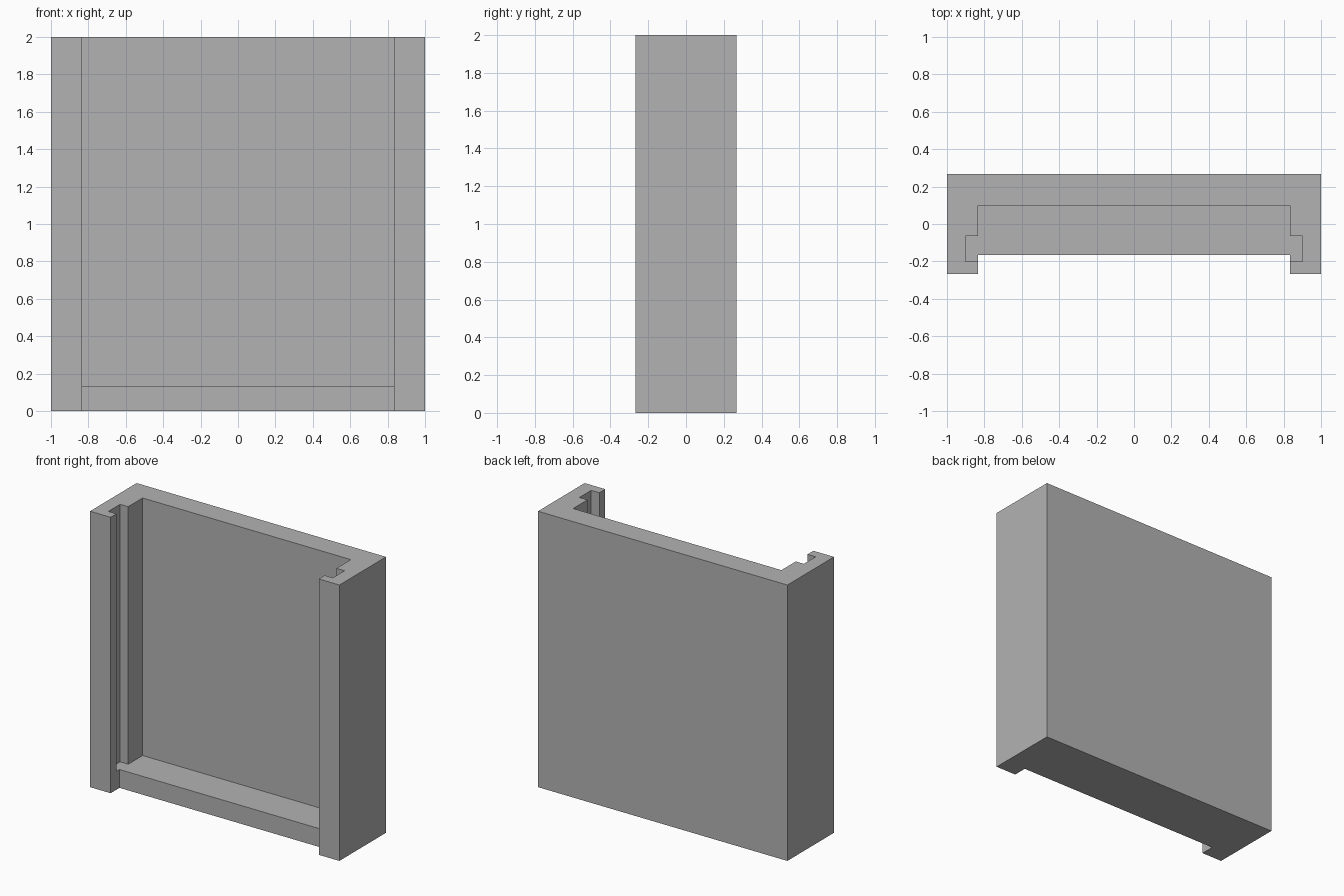
import bpy

default = bpy.data.objects.get("Cube")
if default:
    bpy.data.objects.remove(default, do_unlink=True)

WIDTH, DEPTH, HEIGHT = 1.0, 0.267, 2.0   # half width, half depth, full height
INNER, GROOVE = 0.835, 0.9               # half widths of the recess and the slots
SILL_TOP, SILL_FRONT = 0.133, -0.165
OVER = 0.1                               # cutters overshoot the block

stone = bpy.data.materials.new("plain grey")
grey = (0.45, 0.45, 0.45, 1.0)
stone.use_nodes = True
stone.diffuse_color = grey
stone.node_tree.nodes["Principled BSDF"].inputs["Base Color"].default_value = grey


def box(name, half_x, y0, y1, z0, z1):
    """Box centred on x with the given y and z extents."""
    bpy.ops.mesh.primitive_cube_add(size=1)
    obj = bpy.context.object
    obj.name = obj.data.name = name
    for v in obj.data.vertices:
        v.co.x *= 2 * half_x
        v.co.y = y1 if v.co.y > 0 else y0
        v.co.z = z1 if v.co.z > 0 else z0
    obj.data.materials.append(stone)
    return obj


# Solid block that the frame is carved from
frame = box("slotted_frame", WIDTH, -DEPTH, DEPTH, 0, HEIGHT)

# Open recess, panel slots in both jambs, and the set-back front of the sill
cutters = [
    box("recess_cutter", INNER, -DEPTH - OVER, 0.1, SILL_TOP, HEIGHT + OVER),
    box("slot_cutter", GROOVE, -0.2, -0.065, SILL_TOP, HEIGHT + OVER),
    box("sill_cutter", INNER, -DEPTH - OVER, SILL_FRONT, -OVER, HEIGHT + OVER),
]

bpy.context.view_layer.objects.active = frame
for cutter in cutters:
    cutter.hide_render = True
    mod = frame.modifiers.new(cutter.name, "BOOLEAN")
    mod.operation = "DIFFERENCE"
    mod.solver = "EXACT"
    mod.object = cutter
    bpy.ops.object.modifier_apply(modifier=mod.name)
    bpy.data.objects.remove(cutter, do_unlink=True)
